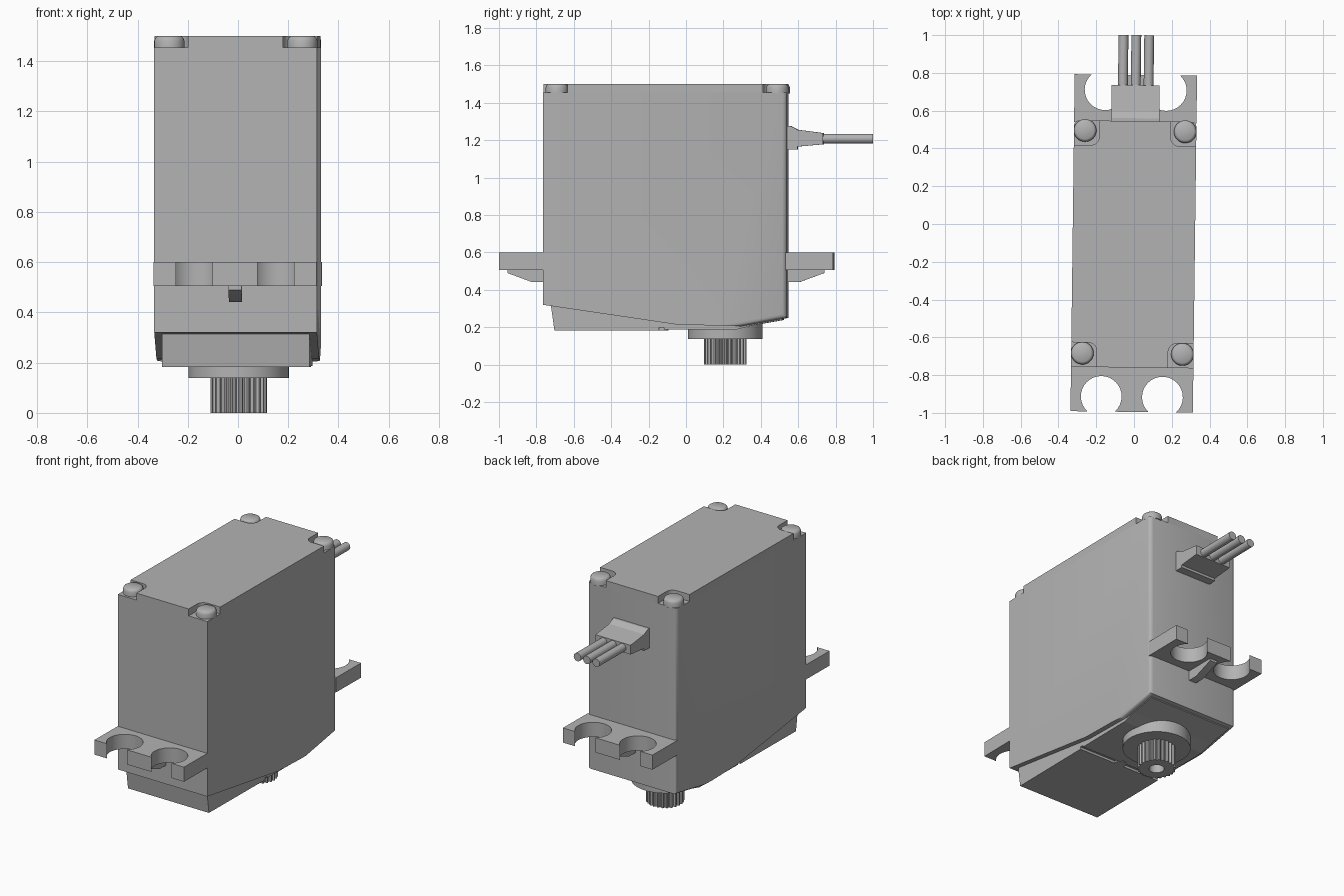
import bpy, bmesh
from math import sin, cos, pi, asin
from mathutils import Matrix

if "Cube" in bpy.data.objects:
    bpy.data.objects.remove(bpy.data.objects["Cube"], do_unlink=True)

TILT = Matrix.Rotation(-0.0125, 4, 'Z')   # whole model sits slightly turned
W = 0.324                                 # half width of the case
FRONT, BACK = -0.76, 0.545

grey = bpy.data.materials.new("plain_grey")
grey.use_nodes = True
COLOUR = (0.45, 0.45, 0.45, 1)
grey.diffuse_color = COLOUR
grey.node_tree.nodes["Principled BSDF"].inputs["Base Color"].default_value = COLOUR


def loft(name, rings, bevel=None, width=0.01, segments=3, smooth=True):
    """Skin equal-length rings, cap both ends, bevel the edges picked by a rule."""
    bm = bmesh.new()
    loops = [[bm.verts.new(p) for p in ring] for ring in rings]
    n = len(loops[0])
    for a, b in zip(loops, loops[1:]):
        for i in range(n):
            j = (i + 1) % n
            bm.faces.new((a[i], a[j], b[j], b[i]))
    bm.faces.new(loops[0])
    bm.faces.new(loops[-1])
    bmesh.ops.recalc_face_normals(bm, faces=bm.faces)
    if bevel:
        picked = [e for e in bm.edges if bevel(e.verts[0].co, e.verts[1].co)]
        bmesh.ops.bevel(bm, geom=picked, offset=width, segments=segments,
                        profile=0.5, affect='EDGES')
    bm.transform(TILT)
    mesh = bpy.data.meshes.new(name)
    bm.to_mesh(mesh)
    bm.free()
    mesh.materials.append(grey)
    obj = bpy.data.objects.new(name, mesh)
    bpy.context.collection.objects.link(obj)
    if smooth:
        bpy.ops.object.select_all(action='DESELECT')
        obj.select_set(True)
        bpy.context.view_layer.objects.active = obj
        bpy.ops.object.shade_smooth_by_angle(angle=0.6)
    return obj


def side_prism(name, profile, half, **kw):
    """Extrude a (y, z) profile across x."""
    return loft(name, [[(x, y, z) for y, z in profile] for x in (-half, half)], **kw)


def plan_prism(name, outline, low, high, **kw):
    """Extrude an (x, y) outline up z."""
    return loft(name, [[(x, y, z) for x, y in outline] for z in (low, high)], **kw)


def circle(x, y, z, r, n=32):
    return [(x + r * cos(2 * pi * i / n), y + r * sin(2 * pi * i / n), z)
            for i in range(n)]


# Case: flat front, rounded upright edges at the back, sloping underside
DECK = 1.455
side_prism("case", [(FRONT, DECK), (BACK, DECK), (BACK, 0.25), (0.30, 0.205),
                    (-0.05, 0.215), (FRONT, 0.32)], W,
           bevel=lambda a, b: a.x == b.x and min(a.y, b.y) > 0.29
           and max(a.z, b.z) < 2 and abs(a.y - b.y) < 0.3,
           width=0.025)

# Top plate with a rounded corner notch for each screw
NX, NY, NR = W - 0.135, 0.13, 0.045


def notch(sx, sy):
    edge = BACK if sy > 0 else FRONT
    y = edge - sy * NY
    pts = [(sx * W, y)]
    for i in range(7):
        t = pi / 2 * i / 6
        pts.append((sx * (NX + NR - NR * sin(t)), y + sy * (NR - NR * cos(t))))
    return pts + [(sx * NX, edge)]


outline = notch(1, 1) + notch(-1, 1)[::-1] + notch(-1, -1) + notch(1, -1)[::-1]
plan_prism("top_plate", outline, DECK, 1.5,
           bevel=lambda a, b: a.z > 1.49 and b.z > 1.49 and abs(a.x) == W and a.x == b.x,
           width=0.018)

# Corner screws with softened heads
for side, sx in (("left", 1), ("right", -1)):
    for end, y in (("front", -0.687), ("back", 0.492)):
        loft(f"{end}_{side}_screw",
             [circle(sx * 0.265, y, z, r) for z, r in
              ((DECK - 0.005, 0.06), (1.482, 0.06), (1.494, 0.055), (1.5, 0.046))])


# Mounting flanges with two open screw slots, and a rib below each
HOLE, HOLE_X, SET_IN = 0.108, 0.162, 0.08
for end, s, inner, outer in (("front", -1, FRONT, -0.995), ("back", 1, BACK, 0.789)):
    pts = [(W, inner - s * 0.01), (W, outer)]
    start = asin(SET_IN / HOLE)
    for cx in (HOLE_X, -HOLE_X):
        for i in range(25):
            t = start - (pi + 2 * start) * i / 24
            pts.append((cx + HOLE * cos(t), outer - s * (SET_IN - HOLE * sin(t))))
    pts = [(x, y) if k < 2 else (x, 2 * (outer - s * SET_IN) - y if s * 0 else
           outer - s * SET_IN + s * HOLE * ((y - outer + s * SET_IN) * s / HOLE))
           for k, (x, y) in enumerate(pts)]
    pts += [(-W, outer), (-W, inner - s * 0.01)]
    plan_prism(f"{end}_flange", pts, 0.505, 0.6)
    side_prism(f"{end}_rib", [(inner - s * 0.01, 0.51), (inner + s * 0.195, 0.51),
                              (inner + s * 0.195, 0.49), (inner + s * 0.065, 0.442),
                              (inner - s * 0.01, 0.442)], 0.026)

# Bottom cover with a narrow seam across it, and a round catch on the seam
side_prism("bottom_cover", [(-0.722, 0.34), (-0.70, 0.183), (-0.14, 0.183),
                            (-0.14, 0.198), (-0.115, 0.198), (-0.115, 0.187),
                            (0.27, 0.187), (0.36, 0.21), (0.52, 0.239),
                            (0.52, 0.34)], 0.293, smooth=False)
loft("seam_catch", [circle(0, -0.128, z, 0.035, 20) for z in (0.2, 0.183)])

# Output boss and toothed shaft with a blind screw hole
SHAFT_Y, TEETH = 0.21, 25
loft("output_boss", [circle(0, SHAFT_Y, z, r, 48) for z, r in ((0.23, 0.2), (0.138, 0.2))])


def toothed(z):
    ring = []
    for i in range(TEETH * 4):
        r = 0.113 if i % 4 < 2 else 0.102
        t = 2 * pi * i / (TEETH * 4)
        ring.append((r * cos(t), SHAFT_Y + r * sin(t), z))
    return ring


loft("output_shaft", [toothed(0.145), toothed(0),
                      circle(0, SHAFT_Y, 0, 0.045, TEETH * 4),
                      circle(0, SHAFT_Y, 0.09, 0.045, TEETH * 4)])

# Cable grommet: square collar then a taper, with three wires
side_prism("cable_grommet", [(BACK - 0.01, 1.15), (0.598, 1.15), (0.598, 1.166),
                             (0.735, 1.178), (0.735, 1.238), (0.598, 1.256),
                             (0.56, 1.277), (BACK - 0.01, 1.277)], 0.127, smooth=False)
for name, x in (("left", 0.068), ("middle", 0), ("right", -0.068)):
    loft(f"{name}_wire", [[(x + p, y, 1.208 + q) for p, q, _ in circle(0, 0, 0, 0.026, 20)]
                          for y in (0.72, 1.0)])
